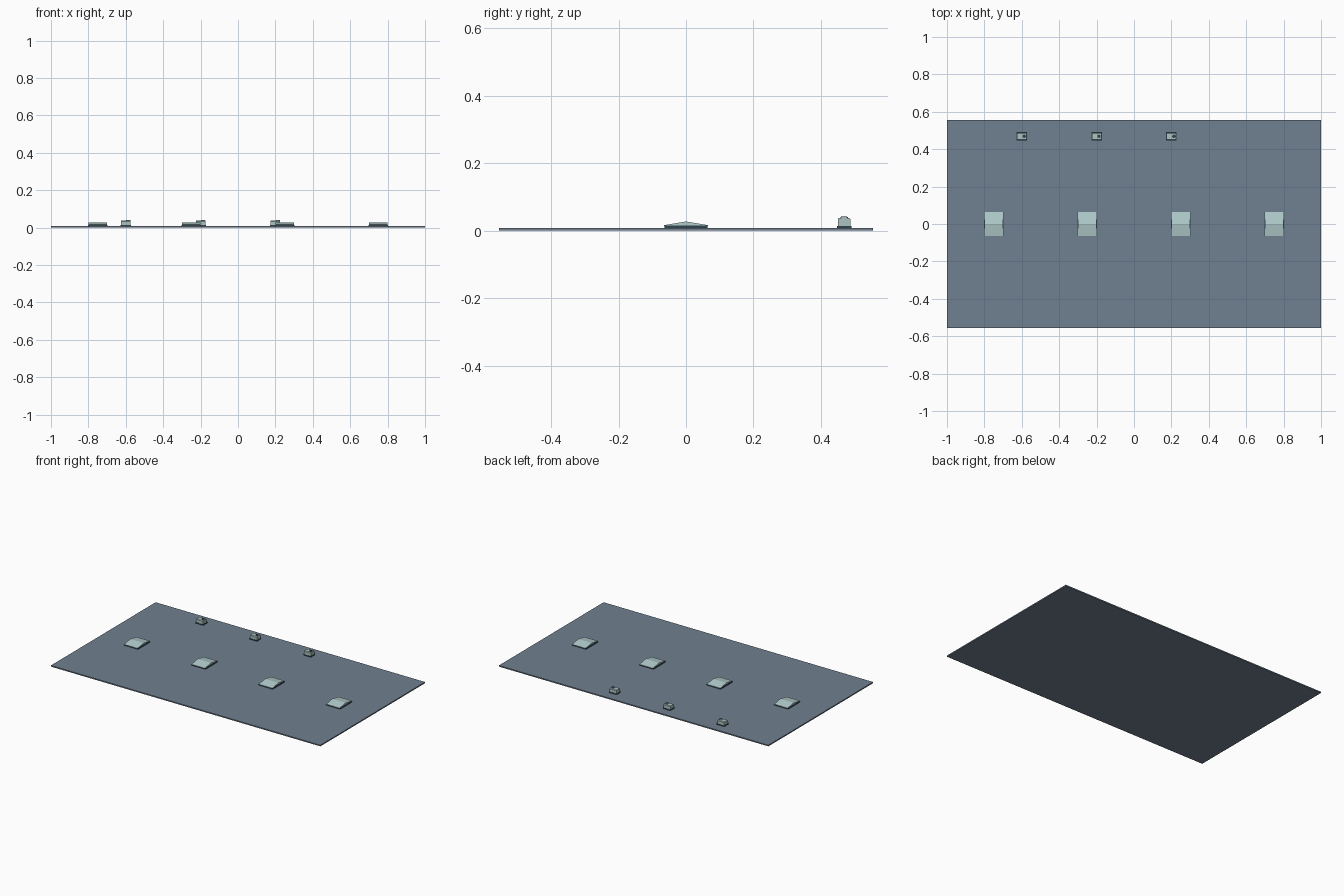
import bpy, bmesh
from mathutils import Matrix

cube = bpy.data.objects.get("Cube")
if cube:
    bpy.data.objects.remove(cube, do_unlink=True)


def material(name, rgb):
    lin = [(c / 255 / 12.92) if c < 11 else ((c / 255 + 0.055) / 1.055) ** 2.4 for c in rgb]
    m = bpy.data.materials.new(name)
    m.use_nodes = True
    m.diffuse_color = (*lin, 1)
    m.node_tree.nodes["Principled BSDF"].inputs["Base Color"].default_value = (*lin, 1)
    return m


SLATE = material("slate roof", (112, 128, 144))
GLASS = material("pale glass", (178, 205, 205))
DARK = material("dark frame", (47, 68, 79))
METAL = material("pale metal", (172, 196, 194))


def finish(name, bm, mat):
    bmesh.ops.recalc_face_normals(bm, faces=bm.faces)
    mesh = bpy.data.meshes.new(name)
    bm.to_mesh(mesh)
    bm.free()
    mesh.materials.append(mat)
    obj = bpy.data.objects.new(name, mesh)
    bpy.context.collection.objects.link(obj)
    return obj


def box(name, x, y, z0, z1, w, d, mat):
    bm = bmesh.new()
    bmesh.ops.create_cube(bm, size=1, matrix=Matrix.Translation((x, y, (z0 + z1) / 2))
                          @ Matrix.Diagonal((w, d, z1 - z0, 1)))
    return finish(name, bm, mat)


def gable(name, x, y, w, profile, mat):
    """Extrude a y-z profile along x."""
    bm = bmesh.new()
    face = bm.faces.new([bm.verts.new((x - w / 2, y + py, pz)) for py, pz in profile])
    ext = bmesh.ops.extrude_face_region(bm, geom=[face])
    verts = [g for g in ext["geom"] if isinstance(g, bmesh.types.BMVert)]
    bmesh.ops.translate(bm, vec=(w, 0, 0), verts=verts)
    return finish(name, bm, mat)


def disc(name, x, y, z0, z1, r, mat):
    bm = bmesh.new()
    bmesh.ops.create_cone(bm, cap_ends=True, segments=16, radius1=r, radius2=r, depth=z1 - z0,
                          matrix=Matrix.Translation((x, y, (z0 + z1) / 2)))
    return finish(name, bm, mat)


# Flat roof slab
box("roof_slab", 0, 0, 0, 0.008, 2, 1.11, SLATE)

# Row of ridged skylights on dark curbs
for i, x in enumerate((-0.75, -0.25, 0.25, 0.75), 1):
    box(f"skylight_curb_{i}", x, 0, 0.008, 0.015, 0.104, 0.126, DARK)
    gable(f"skylight_glass_{i}", x, 0, 0.1,
          [(-0.065, 0.014), (0.065, 0.014), (0.065, 0.016), (0, 0.027), (-0.065, 0.016)], GLASS)

# Rooftop air units along the back edge
Y = 0.469
for i, x in enumerate((-0.6, -0.2, 0.2), 1):
    box(f"air_unit_base_{i}", x, Y, 0.008, 0.013, 0.056, 0.044, DARK)
    gable(f"air_unit_body_{i}", x, Y, 0.05,
          [(-0.019, 0.013), (0.019, 0.013), (0.019, 0.034), (0.016, 0.037),
           (-0.016, 0.037), (-0.019, 0.034)], METAL)
    disc(f"fan_housing_{i}", x + 0.013, Y, 0.037, 0.040, 0.011, METAL)
    disc(f"fan_grille_{i}", x + 0.013, Y, 0.040, 0.041, 0.009, DARK)
